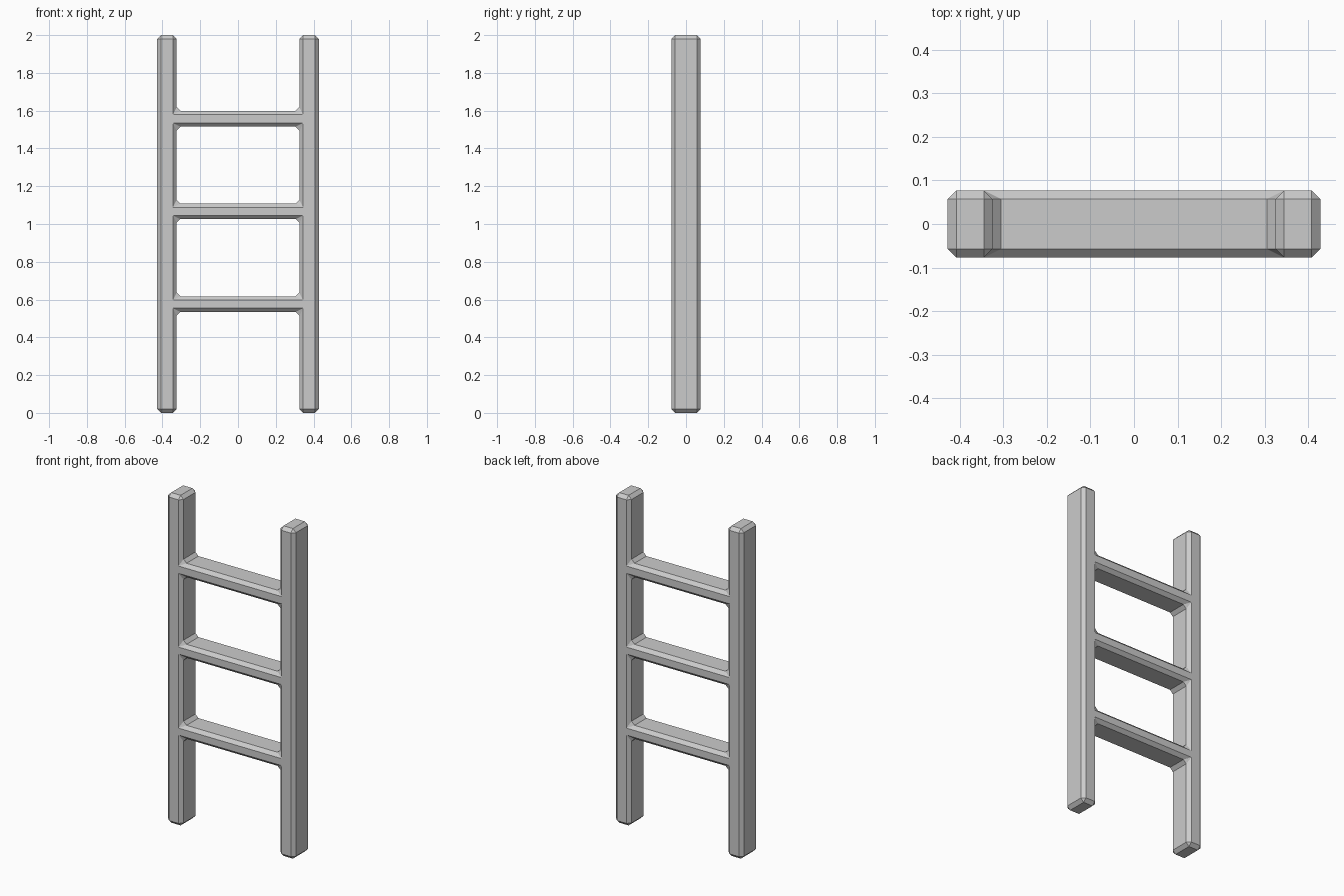
import bpy, bmesh

if "Cube" in bpy.data.objects:
    bpy.data.objects.remove(bpy.data.objects["Cube"])

DEPTH = 0.077
BEVEL = 0.02
XS = [-0.428, -0.325, 0.325, 0.428]                          # rail edges
ZS = [0, 0.535, 0.617, 1.026, 1.108, 1.515, 1.599, 2.0]      # rung edges

# Front silhouette: two rails plus three rungs on a shared grid
bm = bmesh.new()
grid = [[bm.verts.new((x, -DEPTH, z)) for z in ZS] for x in XS]
for i in range(3):
    for j in range(7):
        if i != 1 or j % 2 == 1:
            bm.faces.new((grid[i][j], grid[i + 1][j], grid[i + 1][j + 1], grid[i][j + 1]))
for v in [v for v in bm.verts if not v.link_faces]:
    bm.verts.remove(v)

# Give the frame its depth as one welded solid
front = bm.faces[:]
ext = bmesh.ops.extrude_face_region(bm, geom=front, use_keep_orig=True)
for v in [g for g in ext["geom"] if isinstance(g, bmesh.types.BMVert)]:
    v.co.y = DEPTH
bmesh.ops.recalc_face_normals(bm, faces=bm.faces[:])

# Flat chamfer on every real edge, including the inner rung corners
sharp = [e for e in bm.edges if len(e.link_faces) == 2 and e.calc_face_angle() > 0.5]
bmesh.ops.bevel(bm, geom=sharp, offset=BEVEL, offset_type='OFFSET', segments=1,
                profile=0.5, affect='EDGES', loop_slide=False)
bmesh.ops.recalc_face_normals(bm, faces=bm.faces[:])

mesh = bpy.data.meshes.new("ladder")
bm.to_mesh(mesh)
bm.free()
ladder = bpy.data.objects.new("ladder", mesh)
bpy.context.collection.objects.link(ladder)
